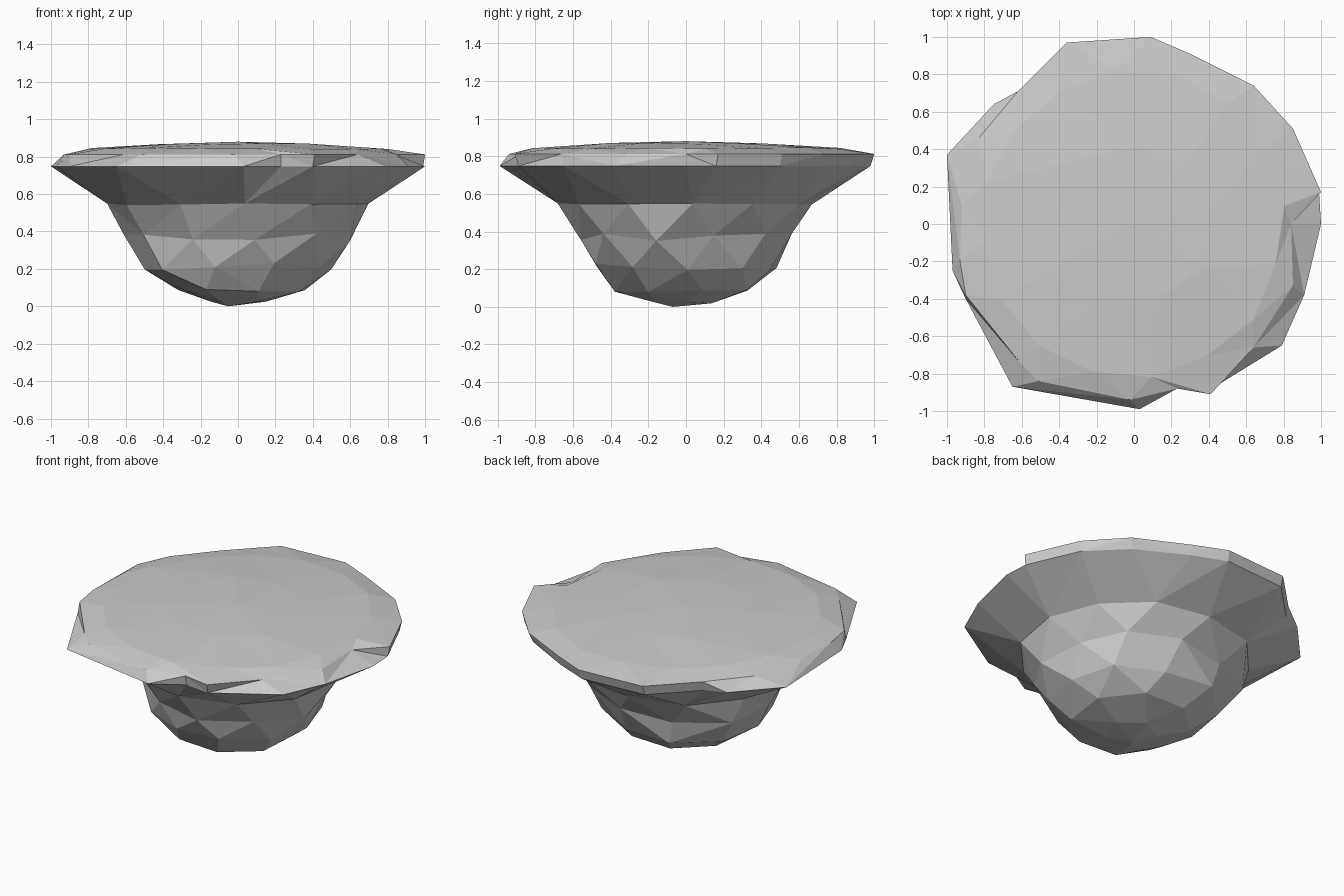
import bpy, bmesh, math, random

if "Cube" in bpy.data.objects:
    bpy.data.objects.remove(bpy.data.objects["Cube"])
random.seed(4)

# Irregular rim outlines (x, y), counter-clockwise: upper lip and lower lip
UPPER = [(.84, 0), (1, .17), (.85, .51), (.64, .74), (.3, .91), (.09, 1), (-.36, .97),
         (-.62, .71), (-.83, .46), (-.92, .1), (-.93, -.2), (-.9, -.38), (-.61, -.74),
         (-.51, -.84), (-.02, -.94), (.23, -.88), (.41, -.91), (.64, -.66), (.85, -.33)]
LOWER = [(1, 0), (.99, .16), (.84, .5), (.62, .72), (.3, .89), (.08, .98), (-.36, .95),
         (-.62, .69), (-.75, .64), (-1, .37), (-.97, -.25), (-.9, -.4), (-.65, -.87),
         (.03, -.99), (.23, -.87), (.4, -.89), (.79, -.65), (.91, -.38)]

bm = bmesh.new()


def add_ring(points):
    vs = [bm.verts.new(p) for p in points]
    return sorted(vs, key=lambda v: math.atan2(v.co.y, v.co.x) % math.tau)


def outline(pts, scale, z):
    return add_ring([(x * scale, y * scale, z) for x, y in pts])


def rock_ring(n, rx, ry, z, phase, cx=0, cy=0, rough=.04, bump=.02, diag=.03):
    pts = []
    for i in range(n):
        a = math.tau * (i + phase) / n
        k = 1 + random.uniform(-rough, rough) - diag * math.sin(2 * a)
        pts.append((cx + rx * k * math.cos(a), cy + ry * k * math.sin(a),
                    z + random.uniform(-bump, bump)))
    return add_ring(pts)


def stitch(a, b):
    """Triangle strip between two rings that may differ in vertex count."""
    def ang(r, i):
        v = r[i % len(r)].co
        return math.atan2(v.y, v.x) % math.tau + math.tau * (i // len(r))
    i = j = 0
    while i < len(a) or j < len(b):
        step_a = j >= len(b) or (i < len(a) and ang(a, i + 1) <= ang(b, j + 1))
        p, q = a[i % len(a)], b[j % len(b)]
        if step_a:
            i += 1
            bm.faces.new((p, q, a[i % len(a)]))
        else:
            j += 1
            bm.faces.new((p, q, b[j % len(b)]))


def cap(ring, point):
    c = bm.verts.new(point)
    for k, v in enumerate(ring):
        bm.faces.new((v, ring[(k + 1) % len(ring)], c))


# Gently domed top, lip, overhang and faceted rock underside
rings = [
    rock_ring(9, .43, .43, .868, .2, bump=.003, diag=0),
    rock_ring(16, .8, .82, .843, .3, bump=.004, rough=.02, diag=0),
    outline(UPPER, 1, .812),
    outline(LOWER, 1, .748),
    rock_ring(12, .71, .67, .548, .1, rough=.03, bump=.008),
    rock_ring(11, .62, .56, .37, .5, rough=.06, diag=.05),
    rock_ring(10, .53, .5, .21, .1, rough=.06, cy=-.02),
    rock_ring(8, .37, .38, .09, .4, rough=.06, cy=-.03),
    rock_ring(5, .15, .16, .022, .2, cx=.01, cy=-.02, bump=.004),
]
for a, b in zip(rings, rings[1:]):
    stitch(a, b)
cap(rings[0], (0, 0, .88))
cap(rings[-1], (-.05, -.07, 0))
bmesh.ops.recalc_face_normals(bm, faces=bm.faces[:])

mesh = bpy.data.meshes.new("floating_rock_island")
bm.to_mesh(mesh)
bm.free()
bpy.context.collection.objects.link(bpy.data.objects.new("floating_rock_island", mesh))
